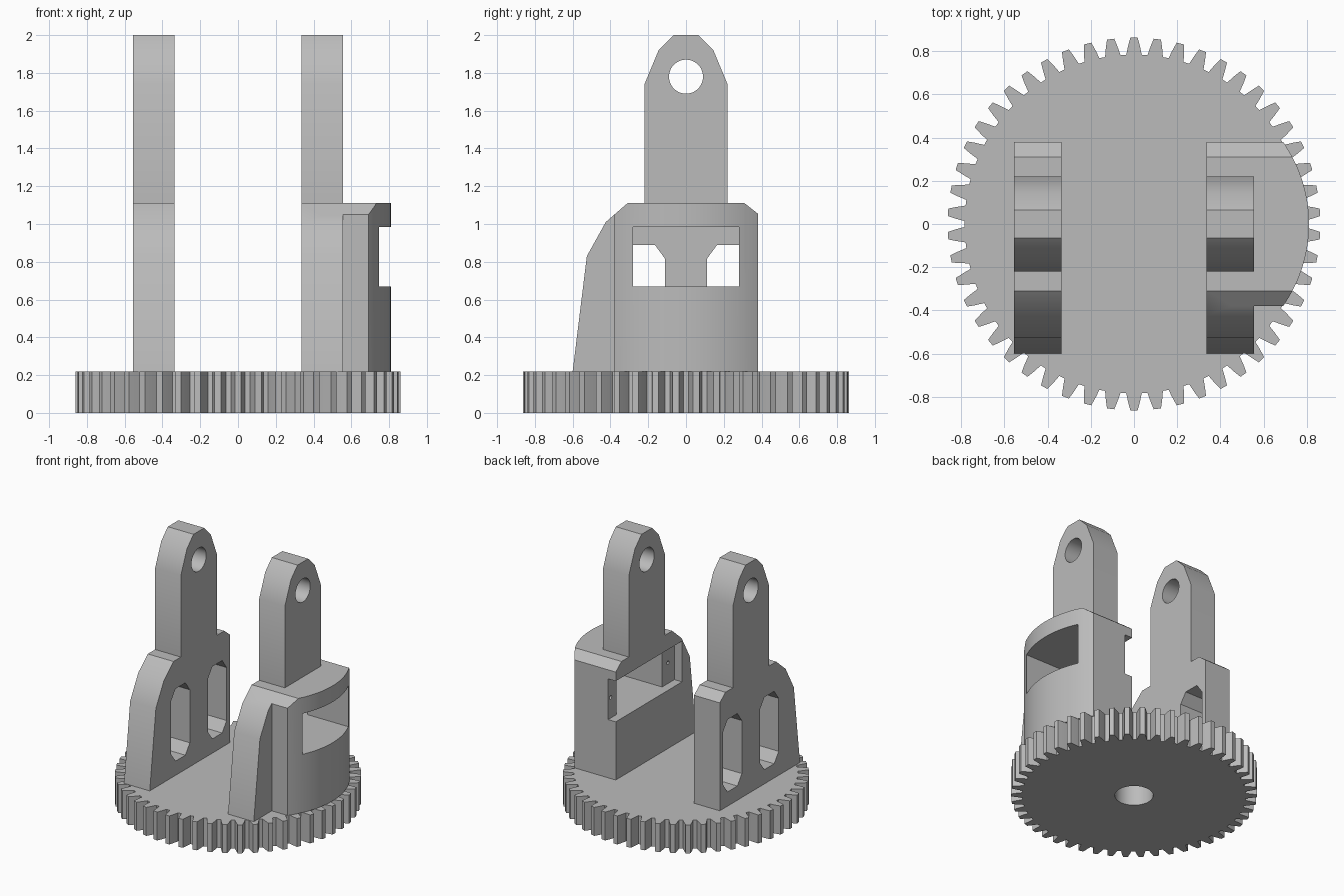
import bpy, bmesh
from math import sin, cos, pi, radians, sqrt
from mathutils import Vector

cube = bpy.data.objects.get("Cube")
if cube:
    bpy.data.objects.remove(cube, do_unlink=True)

grey = bpy.data.materials.new("plain grey")
grey.use_nodes = True
colour = (0.5, 0.5, 0.5, 1)
grey.diffuse_color = colour
grey.node_tree.nodes["Principled BSDF"].inputs["Base Color"].default_value = colour


def prism(name, outline, axis, low, high):
    """Extrude a 2D outline along x (outline in y, z) or along z (outline in x, y)."""
    bm = bmesh.new()
    place = (lambda a, b: (low, a, b)) if axis == "x" else (lambda a, b: (a, b, low))
    face = bm.faces.new([bm.verts.new(place(a, b)) for a, b in outline])
    step = Vector((high - low, 0, 0)) if axis == "x" else Vector((0, 0, high - low))
    top = bmesh.ops.extrude_face_region(bm, geom=[face])["geom"]
    bmesh.ops.translate(bm, vec=step, verts=[v for v in top if isinstance(v, bmesh.types.BMVert)])
    bmesh.ops.recalc_face_normals(bm, faces=bm.faces)
    mesh = bpy.data.meshes.new(name)
    bm.to_mesh(mesh)
    bm.free()
    mesh.materials.append(grey)
    obj = bpy.data.objects.new(name, mesh)
    bpy.context.collection.objects.link(obj)
    return obj


def select(obj):
    bpy.ops.object.select_all(action="DESELECT")
    obj.select_set(True)
    bpy.context.view_layer.objects.active = obj


def combine(obj, tool, operation="DIFFERENCE"):
    tool.hide_render = True
    mod = obj.modifiers.new("cut", "BOOLEAN")
    mod.operation, mod.solver, mod.object = operation, "EXACT", tool
    select(obj)
    bpy.ops.object.modifier_apply(modifier=mod.name)
    bpy.data.objects.remove(tool, do_unlink=True)


def circle(a, b, r, n=48):
    return [(a + r * cos(2 * pi * i / n), b + r * sin(2 * pi * i / n)) for i in range(n)]


def box(a0, a1, b0, b1):
    return [(a0, b0), (a1, b0), (a1, b1), (a0, b1)]


DECK = 0.22
INNER, OUTER = 0.335, 0.555

# Gear base with a blind axle hole underneath
teeth = 50
tooth = [(0.783, -0.036), (0.825, -0.027), (0.862, -0.017),
         (0.862, 0.017), (0.825, 0.027), (0.783, 0.036)]
rim = []
for i in range(teeth):
    turn = pi / 2 + 2 * pi * i / teeth
    for r, w in tooth:
        rim.append((r * cos(turn) - w * sin(turn), r * sin(turn) + w * cos(turn)))
gear = prism("gear_base", rim, "z", 0, DECK)
combine(gear, prism("axle_cutter", circle(0, 0, 0.135), "z", -0.1, DECK - 0.01))

# Side profile shared by both uprights
sloped_front = [(-0.22, 1.11), (-0.31, 1.11), (-0.425, 1.01), (-0.525, 0.83), (-0.6, DECK)]
back_edge = [(0.38, DECK), (0.38, 1.055), (0.31, 1.11), (0.22, 1.11)]
lug = [(0.22, 1.74), (0.145, 1.92), (0.065, 2), (-0.065, 2), (-0.145, 1.92), (-0.22, 1.74)]
profile = sloped_front + back_edge + lug


def upright(name, x0, x1):
    obj = prism(name, profile, "x", x0, x1)
    combine(obj, prism("pivot_cutter", circle(0, 1.78, 0.09), "x", x0 - 0.1, x1 + 0.1))
    return obj


# Slotted upright
slotted = upright("slotted_upright", -OUTER, -INNER)
for side in (-1, 1):
    c, w, t, low, high, k = side * 0.225, 0.115, 0.06, 0.33, 0.89, 0.075
    slot = [(c - t, low), (c + t, low), (c + w, low + k), (c + w, high - k),
            (c + t, high), (c - t, high), (c - w, high - k), (c - w, low + k)]
    combine(slotted, prism("slot_cutter", slot, "x", -OUTER - 0.1, -INNER + 0.1))

# Motor upright, with a curved housing on its outer side
motor = upright("motor_upright", INNER, OUTER)
centre, radius, half, n = 0.15, 0.66, 0.38, 32
arc = []
for i in range(n + 1):
    y = -half + 2 * half * i / n
    arc.append((centre + sqrt(radius ** 2 - y * y), y))
housing = prism("motor_housing", [(0.45, -half)] + arc + [(0.45, half)], "z", DECK, 1.11)
roof = [(-0.5, 0.1), (0.5, 0.1), (0.5, 0.961), (0.31, 1.11), (0.31, 1.2),
        (-0.31, 1.2), (-0.31, 1.11), (-0.5, 0.945)]
combine(housing, prism("roof_cutter", roof, "x", 0.3, 1), "INTERSECT")
combine(motor, housing, "UNION")

# Motor pocket: a window right through, a wider flange recess, screw holes
low, high = 0.67, 0.985
combine(motor, prism("window_cutter", box(-0.28, 0.28, low, high), "x", 0.2, 1))
combine(motor, prism("flange_cutter", box(-0.43, 0.5, low, high), "x", 0.2, INNER + 0.065))
for y in (-0.35, 0.35):
    combine(motor, prism("screw_cutter", circle(y, 0.83, 0.014, 12), "x", 0.3, 0.5))

for obj in (gear, slotted, motor):
    select(obj)
    bpy.ops.object.shade_smooth_by_angle(angle=radians(25))
